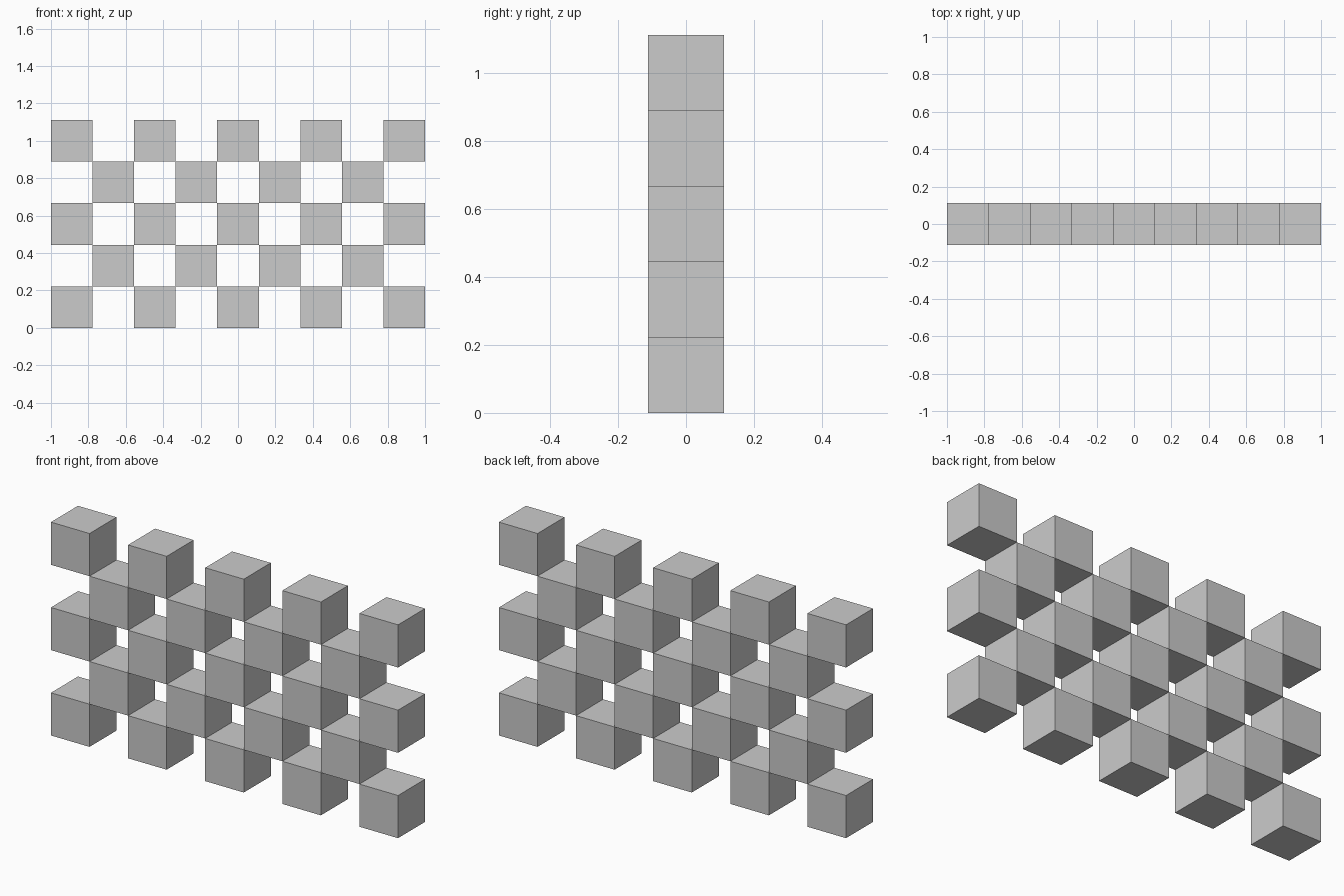
import bpy
import bmesh

if "Cube" in bpy.data.objects:
    bpy.data.objects.remove(bpy.data.objects["Cube"])

COLS, ROWS = 9, 5
S = 2 / COLS  # cube edge length

# One cube mesh shared by every block
mesh = bpy.data.meshes.new("block")
bm = bmesh.new()
bmesh.ops.create_cube(bm, size=S)
bm.to_mesh(mesh)
bm.free()

# Checkerboard wall: a block on every other cell, touching edge to edge
for row in range(ROWS):
    for col in range(row % 2, COLS, 2):
        block = bpy.data.objects.new(f"block_row{row + 1}_col{col + 1}", mesh)
        block.location = ((col - (COLS - 1) / 2) * S, 0, (row + 0.5) * S)
        bpy.context.collection.objects.link(block)
